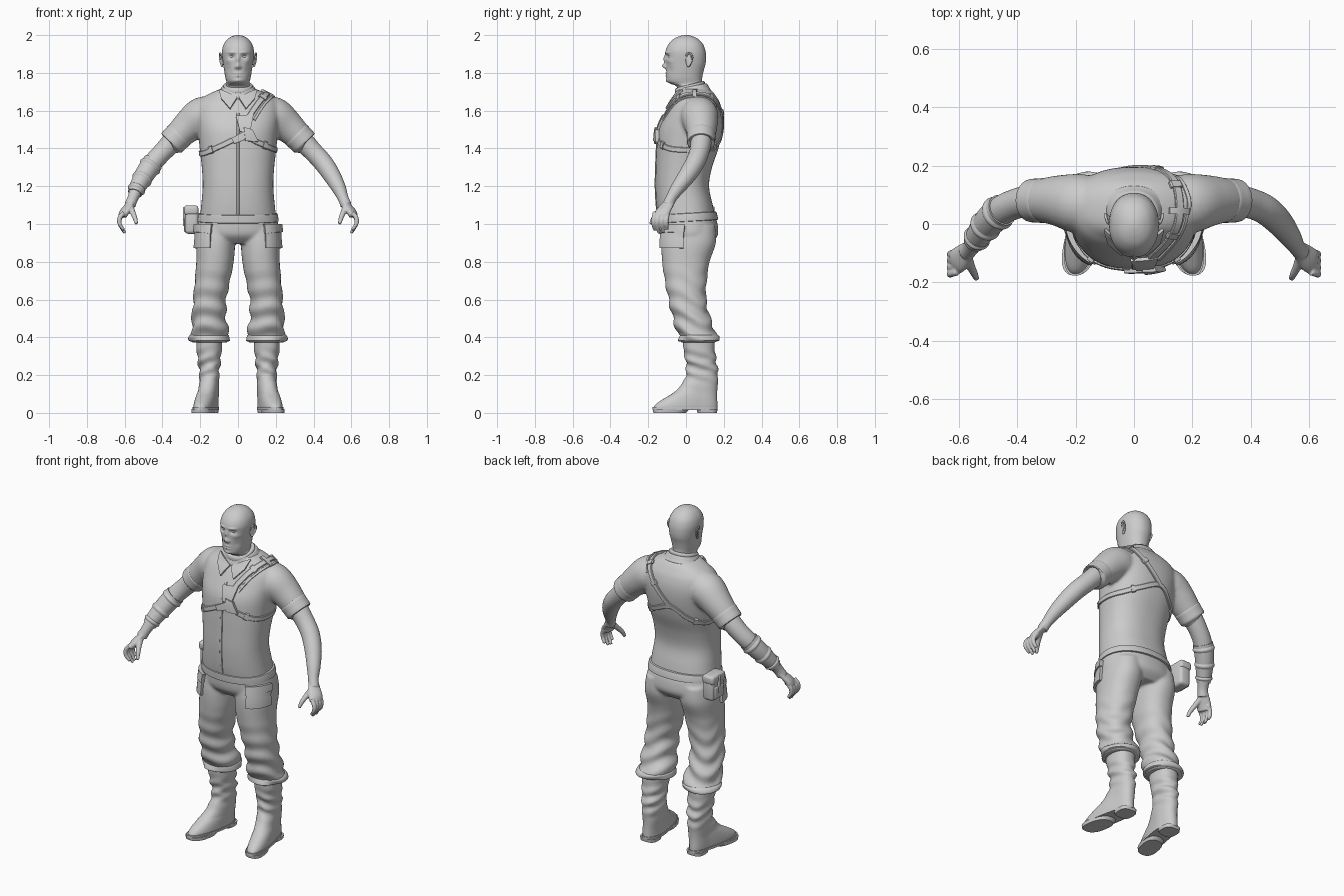
import bpy, bmesh, math
from math import sin, cos, pi, exp
from mathutils import Vector, Matrix
from mathutils.bvhtree import BVHTree

# ---------- helpers ----------
def spline(keys, sub):
    """Catmull-Rom through tuples of any length."""
    k = [keys[0]] + list(keys) + [keys[-1]]
    out = []
    for i in range(1, len(k) - 2):
        for j in range(sub):
            t = j / sub
            out.append([0.5 * (2*b + (c-a)*t + (2*a-5*b+4*c-d)*t*t + (3*b-a-3*c+d)*t**3)
                        for a, b, c, d in zip(*k[i-1:i+3])])
    return out + [list(keys[-1])]

def skin(rings):
    n = len(rings[0])
    V = [Vector(v) for r in rings for v in r]
    F = [(i*n+j, i*n+(j+1) % n, (i+1)*n+(j+1) % n, (i+1)*n+j)
         for i in range(len(rings)-1) for j in range(n)]
    return V, F + [tuple(range(n)), tuple(range(len(V)-n, len(V)))]

def loft(keys, sub=6, seg=48, n=2.2, tilt=0, warp=None):
    """Stack of flat superellipses; key = z, centre x, half width, front y, back y."""
    rings = []
    for z, cx, hw, yf, yb in spline(keys, sub):
        ring = []
        for j in range(seg):
            c, s = cos(2*pi*j/seg), sin(2*pi*j/seg)
            y = (yf+yb)/2 + (yb-yf)/2 * math.copysign(abs(s)**(2/n), s)
            v = Vector((cx + hw*math.copysign(abs(c)**(2/n), c), y, z + tilt*y))
            ring.append(warp(v) if warp else v)
        rings.append(ring)
    return skin(rings)

def tube(keys, sub=6, seg=24, ref=(0, 1, 0), flat=1.0):
    """Tube along key = x, y, z, radius; flat scales the axis across ref."""
    pts = spline(keys, sub)
    rings = []
    for i, p in enumerate(pts):
        t = (Vector(pts[min(i+1, len(pts)-1)][:3]) - Vector(pts[max(i-1, 0)][:3])).normalized()
        v = t.cross(Vector(ref)).normalized()
        u = v.cross(t)
        rings.append([Vector(p[:3]) + p[3]*(u*cos(2*pi*j/seg) + v*flat*sin(2*pi*j/seg)) for j in range(seg)])
    return skin(rings)

def ball(c, r, rot=0):
    bm = bmesh.new()
    bmesh.ops.create_uvsphere(bm, u_segments=24, v_segments=16, radius=1,
        matrix=Matrix.Translation(c) @ Matrix.Rotation(rot, 4, 'Z') @ Matrix.Diagonal((*r, 1)))
    out = [v.co.copy() for v in bm.verts], [tuple(v.index for v in f.verts) for f in bm.faces]
    bm.free()
    return out

def flip(part):
    return [Vector((-v.x, v.y, v.z)) for v in part[0]], part[1]

def make(name, parts, voxel=0, smooth=4, angle=40):
    V, F = [], []
    for v, f in parts:
        F += [tuple(i+len(V) for i in q) for q in f]
        V += v
    me = bpy.data.meshes.new(name)
    me.from_pydata(V, [], F)
    bm = bmesh.new()
    bm.from_mesh(me)
    bmesh.ops.recalc_face_normals(bm, faces=bm.faces)
    bm.to_mesh(me)
    bm.free()
    ob = bpy.data.objects.new(name, me)
    bpy.context.collection.objects.link(ob)
    if voxel:  # fuse overlapping parts into one skin
        m = ob.modifiers.new("fuse", 'REMESH')
        m.mode, m.voxel_size = 'VOXEL', voxel
        s = ob.modifiers.new("relax", 'SMOOTH')
        s.factor, s.iterations = 0.5, smooth
        dg = bpy.context.evaluated_depsgraph_get()
        new = bpy.data.meshes.new_from_object(ob.evaluated_get(dg))
        ob.modifiers.clear()
        ob.data = new
    ob.data.shade_smooth()
    ob.data.set_sharp_from_angle(angle=math.radians(angle))
    return ob

def tree(ob):
    return BVHTree.FromPolygons([v.co for v in ob.data.vertices], [p.vertices for p in ob.data.polygons])

def ribbon(bvh, pts, w, t):
    """Strap laid on a surface."""
    hits = [bvh.find_nearest(Vector(p))[:2] for p in spline(pts, 6)]
    rings = []
    for i, (p, n) in enumerate(hits):
        d = (hits[min(i+1, len(hits)-1)][0] - hits[max(i-1, 0)][0]).normalized()
        s = n.cross(d).normalized() * w/2
        rings.append([p-s-n*.006, p+s-n*.006, p+s+n*t*.6, p+s*.8+n*t, p-s*.8+n*t, p-s+n*t*.6])
    return skin(rings)

def patch(bvh, corners, t, k=8):
    """Thick quad wrapped on a surface."""
    a, b, c, d = map(Vector, corners)
    top, low = [], []
    for i in range(k+1):
        for j in range(k+1):
            p, n = bvh.find_nearest(a.lerp(b, j/k).lerp(d.lerp(c, j/k), i/k))[:2]
            top.append(p + n*t)
            low.append(p - n*.005)
    m, N = k+1, (k+1)**2
    F = [(i*m+j, i*m+j+1, (i+1)*m+j+1, (i+1)*m+j) for i in range(k) for j in range(k)]
    F += [tuple(x+N for x in reversed(f)) for f in F]
    rim = [*range(k), *(i*m+k for i in range(k)), *(k*m+j for j in range(k, 0, -1)), *(i*m for i in range(k, 0, -1))]
    F += [(rim[i], rim[i-1], rim[i-1]+N, rim[i]+N) for i in range(len(rim))]
    return top + low, F

def box(name, c, size, bevel):
    bm = bmesh.new()
    bmesh.ops.create_cube(bm, size=1, matrix=Matrix.Translation(c) @ Matrix.Diagonal((*size, 1)))
    bmesh.ops.bevel(bm, geom=bm.edges[:], offset=bevel, segments=3, profile=.5, affect='EDGES')
    part = [v.co.copy() for v in bm.verts], [tuple(v.index for v in f.verts) for f in bm.faces]
    bm.free()
    return make(name, [part])

# ---------- head ----------
BUMPS = [(0, 1.872, .009, .022, -.012), (0, 1.836, .010, .013, -.021), (.013, 1.830, .006, .007, -.010),
         (.032, 1.887, .015, .010, .012), (.032, 1.908, .022, .006, -.006), (0, 1.798, .020, .004, -.006),
         (0, 1.784, .018, .005, -.006), (0, 1.7905, .024, .002, .004), (0, 1.758, .018, .012, -.006),
         (.052, 1.862, .016, .012, -.005), (.05, 1.815, .014, .02, .004)]
def face(v):
    if v.y < 0:
        k = min(1, -v.y/.05)
        v.y += k*sum(d*exp(-((abs(v.x)-x)/sx)**2 - ((v.z-z)/sz)**2) for x, z, sx, sz, d in BUMPS)
    return v
head = [(1.62, 0, .078, -.02, .13), (1.69, 0, .070, -.04, .10), (1.728, 0, .066, -.05, .09),
        (1.742, 0, .060, -.08, .086), (1.755, 0, .062, -.099, .085), (1.775, 0, .067, -.103, .086),
        (1.81, 0, .073, -.104, .093), (1.85, 0, .079, -.106, .104), (1.89, 0, .084, -.108, .106),
        (1.92, 0, .084, -.107, .102), (1.95, 0, .076, -.094, .091), (1.975, 0, .059, -.072, .07),
        (1.99, 0, .039, -.046, .045), (1.998, 0, .018, -.02, .02), (2.0, 0, .002, -.002, .002)]
make("head", [loft(head, 7, 112, 2.2, warp=face)], angle=80)
eye = ball((.032, -.083, 1.887), (.014, .012, .009))
make("eyes", [eye, flip(eye)])
ear = [ball((.084, .014, 1.866), (.007, .017, .034), -.3),
       tube([(.082, -.002, 1.872, .003), (.090, .004, 1.898, .005), (.096, .022, 1.903, .005),
             (.097, .034, 1.884, .005), (.092, .026, 1.855, .005), (.084, .008, 1.834, .006)], seg=10, ref=(1, 0, 0))]
make("ears", ear + [flip(p) for p in ear], .0025, 2)

# ---------- shirt ----------
torso = loft([(1.03, 0, .203, -.148, .155), (1.1, 0, .195, -.157, .142), (1.2, 0, .187, -.162, .122),
              (1.3, 0, .192, -.16, .138), (1.4, 0, .203, -.156, .172), (1.5, 0, .213, -.147, .192),
              (1.58, 0, .222, -.112, .194), (1.64, 0, .212, -.08, .18), (1.675, 0, .178, -.055, .16),
              (1.70, 0, .13, -.045, .142), (1.718, 0, .085, -.04, .12)], n=2.35)
sleeve = tube([(.12, .06, 1.575, .095), (.19, .07, 1.57, .102), (.265, .08, 1.515, .086), (.345, .08, 1.437, .068)])
shirt = make("shirt", [torso, sleeve, flip(sleeve)], .009, 6)
cloth = tree(shirt)
cuff = tube([(.305, .08, 1.477, .066), (.309, .08, 1.473, .076), (.33, .08, 1.452, .075),
             (.352, .08, 1.429, .073), (.355, .08, 1.426, .058)], 3, 32)
make("sleeve_cuffs", [cuff, flip(cuff)])
make("shirt_placket", [ribbon(cloth, [(0, -.2, z) for z in (1.04, 1.15, 1.3, 1.45, 1.55, 1.63)], .014, .004)])
make("shirt_collar", [loft([(1.665, 0, .113, -.062, .128), (1.685, 0, .112, -.064, .130), (1.70, 0, .098, -.058, .122),
                            (1.722, 0, .083, -.052, .110), (1.722, 0, .074, -.04, .10)], 4, tilt=.2)])
flap = patch(cloth, [(.004, -.075, 1.672), (.10, -.02, 1.712), (.088, -.06, 1.66), (.042, -.10, 1.607)], .013)
make("collar_flaps", [flap, flip(flap)])
make("undershirt_neckband", [loft([(1.70, 0, .070, -.052, .09), (1.712, 0, .077, -.058, .10),
                                   (1.73, 0, .076, -.055, .098), (1.734, 0, .066, -.04, .09)], 3, tilt=.25)])

# ---------- arms and hands ----------
ARM = [(.29, .08, 1.49, .056), (.345, .08, 1.437, .056), (.40, .07, 1.38, .052), (.45, .048, 1.325, .051),
       (.495, .008, 1.26, .047), (.533, -.042, 1.192, .038), (.556, -.078, 1.138, .029), (.572, -.096, 1.10, .030)]
hand = [tube([(.558, -.08, 1.13, .026), (.58, -.102, 1.095, .036), (.602, -.124, 1.062, .043), (.613, -.13, 1.04, .040)],
             ref=(.25, 1, .2), flat=.5),
        tube([(.572, -.105, 1.10, .018), (.558, -.145, 1.062, .015), (.545, -.172, 1.03, .0125),
              (.538, -.187, 1.0, .009)], seg=12)]
for y, tip, x in ((-.164, .968, .604), (-.142, .952, .598), (-.118, .955, .602), (-.096, .972, .61)):
    hand.append(tube([(.605, y, 1.06, .0125), (.626, y-.006, 1.032, .0125), (.626, y-.008, 1.0, .011),
                      (x, y-.002, tip, .008)], seg=12))
arm = [tube(ARM)] + hand
make("left_arm", arm, .0045, 3)
make("right_arm", [flip(p) for p in arm], .0045, 3)

# ---------- forearm guard (right arm only) ----------
fore = [(x, y, z, r) for x, y, z, r in spline(ARM, 6) if .445 < x < .547]
guard = [flip(tube([(x, y, z, r+.005) for x, y, z, r in fore], 1, 32))]
for i in (2, len(fore)//2, len(fore)-3):
    a, b = fore[i-1], fore[i+1]
    guard.append(flip(tube([(*a[:3], a[3]+.004), (*fore[i][:3], fore[i][3]+.011), (*b[:3], b[3]+.004)], 4, 32)))
make("forearm_guard", guard)

# ---------- trousers ----------
def folds(v):
    d = Vector((v.x-.15, v.y-.03, 0))
    th = math.atan2(d.y, d.x)
    a = .008*max(0, min(1, (.8-v.z)/.3))
    return v + d.normalized()*a*sin(v.z*62 + 2.2*sin(th+.6) + 1.2*sin(2*th))
leg = loft([(.99, .11, .095, -.12, .155), (.9, .117, .102, -.13, .158), (.8, .122, .099, -.126, .125),
            (.7, .135, .093, -.112, .11), (.6, .149, .087, -.092, .106), (.5, .152, .09, -.07, .128),
            (.43, .148, .098, -.047, .155), (.40, .147, .102, -.036, .164), (.38, .147, .099, -.03, .162),
            (.372, .147, .085, -.02, .15)], 8, warp=folds)
pelvis = loft([(1.055, 0, .198, -.143, .15), (1.0, 0, .213, -.145, .167), (.94, 0, .217, -.135, .168),
               (.895, 0, .19, -.09, .13)])
pants = make("trousers", [pelvis, leg, flip(leg)], .008, 4)
denim = tree(pants)
band = loft([(.378, .147, .095, -.03, .155), (.382, .147, .107, -.042, .17), (.398, .147, .109, -.044, .171),
             (.41, .147, .104, -.04, .165), (.414, .147, .09, -.03, .15)], 3, warp=folds)
make("trouser_cuffs", [band, flip(band)])
make("belt", [loft([(1.012, 0, .20, -.14, .155), (1.014, 0, .215, -.154, .17), (1.035, 0, .213, -.155, .166),
                    (1.055, 0, .209, -.156, .16), (1.057, 0, .195, -.14, .145)], 2, 64, tilt=.06)])
pocket = [patch(denim, [(.152, -.15, .99), (.24, -.015, .99), (.24, -.015, .872), (.152, -.15, .872)], .016),
          patch(denim, [(.148, -.15, 1.0), (.243, -.01, 1.0), (.243, -.01, .958), (.148, -.15, .95)], .022)]
make("thigh_pockets", pocket + [flip(p) for p in pocket])

# ---------- boots ----------
def splay(v):
    v.x += .18*max(0, .08-v.y)*max(0, min(1, (.2-v.z)/.1))
    return v
def creased(v):
    a = .006*exp(-((v.z-.25)/.07)**2)
    v.x += math.copysign(a, v.x-.152)*sin(v.z*95 + v.y*25)
    v.y += math.copysign(a, v.y-.08)*sin(v.z*95 + v.x*30)
    return splay(v)
boot = loft([(.40, .152, .07, -.018, .15), (.33, .153, .066, -.012, .153), (.26, .152, .057, 0, .163),
             (.2, .152, .052, 0, .169), (.15, .152, .052, -.025, .168), (.11, .152, .053, -.062, .165),
             (.075, .154, .055, -.118, .165), (.05, .155, .056, -.155, .166), (.032, .155, .056, -.170, .166),
             (.022, .155, .053, -.168, .163)], 7, 48, 2.3, warp=creased)
soles = [loft([(.016, .155, .059, -.177, .168), (.03, .155, .059, -.177, .168)], 1, 48, 2.4, warp=splay),
         loft([(0, .156, .056, -.172, 0), (.02, .156, .058, -.176, .02)], 1, 32, 2.5, warp=splay),
         loft([(0, .155, .05, .062, .164), (.02, .155, .053, .055, .167)], 1, 32, 3, warp=splay)]
for side, f in (("left", lambda p: p), ("right", flip)):
    make(side + "_boot", [f(boot)], angle=70)
    make(side + "_boot_sole", [f(p) for p in soles])

# ---------- harness ----------
loop = [(-.21, .02, 1.375), (-.18, -.09, 1.375), (-.1, -.15, 1.41), (.03, -.17, 1.465), (.1, -.15, 1.435),
        (.18, -.09, 1.40), (.21, .03, 1.39), (.18, .14, 1.39), (.1, .19, 1.42), (-.03, .21, 1.47),
        (-.13, .18, 1.41), (-.19, .09, 1.375), (-.21, .02, 1.375)]
over = [(.03, -.17, 1.47), (.06, -.14, 1.57), (.11, -.08, 1.645), (.155, 0, 1.695), (.16, .09, 1.70),
        (.12, .17, 1.635), (.04, .21, 1.54), (-.03, .21, 1.47)]
make("chest_strap", [ribbon(cloth, loop, .028, .007)])
make("shoulder_strap", [ribbon(cloth, over, .03, .008)])
make("shoulder_side_strap", [ribbon(cloth, [(x+.03, y, z-.01) for x, y, z in over[1:6]], .014, .006)])
make("chest_plate", [patch(cloth, [(-.012, -.15, 1.585), (.085, -.13, 1.585), (.065, -.16, 1.49), (.01, -.16, 1.49)], .012)])
make("chest_holster", [patch(cloth, [(.03, -.17, 1.515), (.075, -.16, 1.50), (.11, -.16, 1.435), (.04, -.17, 1.44)], .022),
                       patch(cloth, [(-.035, -.17, 1.455), (.05, -.17, 1.50), (.07, -.17, 1.46), (-.02, -.17, 1.425)], .016)])
buckles = []
for a, b, w in ((loop[1], loop[2], .04), (loop[4], loop[5], .04), (loop[7], loop[8], .04), (loop[10], loop[11], .04),
                (over[2], over[3], .046), (over[4], over[5], .046), (over[3], over[4], .075), (over[5], over[6], .042)):
    a, b = Vector(a), Vector(b)
    m, d = (a+b)/2, (b-a).normalized()*.011
    buckles.append(ribbon(cloth, [tuple(m-d), tuple(m+d)], w, .012))
make("strap_buckles", buckles)

# ---------- hip pouch ----------
box("hip_pouch", (-.245, .09, 1.018), (.07, .115, .14), .018)
box("hip_pouch_flap", (-.248, .09, 1.073), (.076, .123, .05), .014)
box("hip_pouch_front_pocket", (-.272, .09, .993), (.03, .085, .075), .01)
box("hip_pouch_strap", (-.252, .09, 1.04), (.078, .022, .10), .005)
